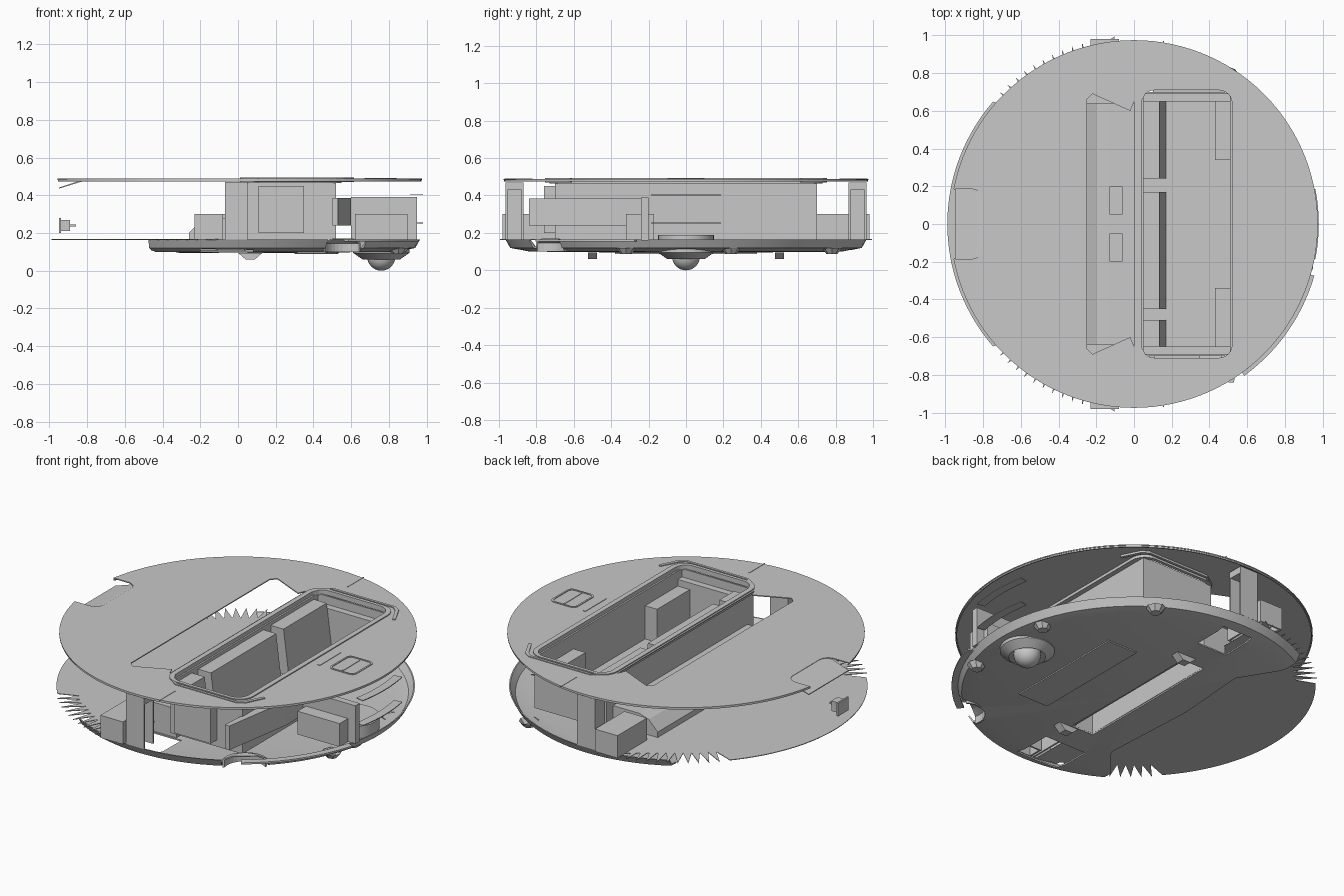
import bpy, bmesh, math
from mathutils import Vector

cube = bpy.data.objects.get("Cube")
if cube:
    bpy.data.objects.remove(cube, do_unlink=True)

grey = bpy.data.materials.new("plain_grey")
grey.use_nodes = True
grey.diffuse_color = (0.58, 0.58, 0.58, 1)
grey.node_tree.nodes["Principled BSDF"].inputs["Base Color"].default_value = (0.58, 0.58, 0.58, 1)


def finish(name, bm):
    bmesh.ops.recalc_face_normals(bm, faces=bm.faces)
    mesh = bpy.data.meshes.new(name)
    bm.to_mesh(mesh)
    bm.free()
    mesh.materials.append(grey)
    ob = bpy.data.objects.new(name, mesh)
    bpy.context.collection.objects.link(ob)
    return ob


def prism(name, pts, low, high, axis="z"):
    """Extrude an outline along z (xy points) or along y (xz points)."""
    bm = bmesh.new()
    place = (lambda p: (p[0], p[1], low)) if axis == "z" else (lambda p: (p[0], low, p[1]))
    face = bm.faces.new([bm.verts.new(place(p)) for p in pts])
    move = Vector((0, 0, high - low)) if axis == "z" else Vector((0, high - low, 0))
    new = bmesh.ops.extrude_face_region(bm, geom=[face])["geom"]
    bmesh.ops.translate(bm, vec=move, verts=[g for g in new if isinstance(g, bmesh.types.BMVert)])
    return finish(name, bm)


def box(name, x0, x1, y0, y1, z0, z1):
    return prism(name, [(x0, y0), (x1, y0), (x1, y1), (x0, y1)], z0, z1)


def arc(r, a0, a1, n, cx=0, cy=0):
    steps = [math.radians(a0 + (a1 - a0) * i / n) for i in range(n + 1)]
    return [(cx + r * math.cos(a), cy + r * math.sin(a)) for a in steps]


def rounded(x0, x1, y0, y1, r):
    pts = []
    for cx, cy, a in ((x1 - r, y1 - r, 0), (x0 + r, y1 - r, 90),
                      (x0 + r, y0 + r, 180), (x1 - r, y0 + r, 270)):
        pts += arc(r, a, a + 90, 6, cx, cy)
    return pts


def lathe(name, profile, x=0, y=0, steps=96):
    bm = bmesh.new()
    verts = [bm.verts.new((r, 0, z)) for r, z in profile]
    edges = [bm.edges.new(pair) for pair in zip(verts, verts[1:])]
    bmesh.ops.spin(bm, geom=verts + edges, cent=(0, 0, 0), axis=(0, 0, 1),
                   angle=math.tau, steps=steps, use_duplicate=False)
    bmesh.ops.remove_doubles(bm, verts=bm.verts, dist=0.0001)
    bmesh.ops.translate(bm, vec=(x, y, 0), verts=bm.verts)
    return finish(name, bm)


def cut(ob, *cutters):
    """Subtract each cutter, then delete it."""
    for c in cutters:
        mod = ob.modifiers.new("cut", "BOOLEAN")
        mod.operation, mod.solver, mod.object = "DIFFERENCE", "EXACT", c
        bpy.context.view_layer.update()
        graph = bpy.context.evaluated_depsgraph_get()
        mesh = bpy.data.meshes.new_from_object(ob.evaluated_get(graph))
        ob.modifiers.clear()
        ob.data = mesh
        bpy.data.objects.remove(c, do_unlink=True)
    return ob


def smooth(ob):
    bpy.ops.object.select_all(action="DESELECT")
    ob.select_set(True)
    bpy.context.view_layer.objects.active = ob
    bpy.ops.object.shade_smooth_by_angle(angle=math.radians(30))


# Round lid with bin opening, side opening and grip notch
lid = prism("top_lid", arc(0.975, 0, 357, 119), 0.482, 0.488)
cut(lid,
    prism("cutter", rounded(0.04, 0.52, -0.71, 0.71, 0.07), 0.4, 0.6),
    prism("cutter", [(-0.25, -0.66), (-0.22, -0.69), (-0.02, -0.6), (0.0, -0.65),
                     (0.0, 0.65), (-0.02, 0.6), (-0.22, 0.69), (-0.25, 0.66)], 0.4, 0.6),
    prism("cutter", rounded(-1.1, -0.8, -0.185, 0.185, 0.06), 0.4, 0.6))
ring = prism("lid_edge_ring", arc(0.972, 0, 357, 119), 0.474, 0.484)
cut(ring, prism("cutter", arc(0.965, 0, 357, 119), 0.4, 0.6),
    box("cutter", -1.1, -0.8, -0.18, 0.18, 0.4, 0.6))

# Grip scoop under the notch
prism("grip_scoop", [(-0.79, 0.482), (-0.83, 0.472), (-0.95, 0.435),
                     (-0.95, 0.44), (-0.83, 0.48), (-0.79, 0.488)], -0.19, 0.19, "y")

# Lid trim: bin frame, outer lip, button, slit and seams
frame = prism("bin_frame", rounded(0.01, 0.55, -0.73, 0.73, 0.09), 0.465, 0.494)
cut(frame, prism("cutter", rounded(0.04, 0.52, -0.71, 0.71, 0.07), 0.4, 0.6))
for s in (-1, 1):
    lip = [(0.03, 0.66), (0.06, 0.72), (0.11, 0.755), (0.52, 0.755), (0.56, 0.73), (0.615, 0.62),
           (0.6, 0.61), (0.545, 0.715), (0.515, 0.74), (0.11, 0.74), (0.07, 0.71), (0.045, 0.66)]
    prism("bin_outer_lip", [(x, s * y) for x, y in lip], 0.47, 0.493)
    box("lid_seam", 0.153, 0.158, min(s * 0.82, s * 0.97), max(s * 0.82, s * 0.97), 0.486, 0.49)
button = prism("button_ring", rounded(0.67, 0.84, -0.1, 0.1, 0.03), 0.486, 0.492)
cut(button, prism("cutter", rounded(0.68, 0.83, -0.09, 0.09, 0.025), 0.4, 0.6))
box("button_bar", 0.75, 0.757, -0.08, 0.08, 0.486, 0.491)
box("lid_slit", 0.6, 0.615, -0.1, 0.1, 0.486, 0.491)

# Dust bin well
well = box("bin_well", 0.04, 0.52, -0.7, 0.7, 0.16, 0.47)
cut(well, box("cutter", 0.05, 0.51, -0.69, 0.69, 0.18, 0.6))
for y0, y1 in ((-0.65, -0.51), (-0.45, 0.17), (0.24, 0.65)):
    prism("bin_ledge", [(0.05, 0.18), (0.17, 0.18), (0.135, 0.45), (0.05, 0.45)], y0, y1, "y")
for s in (-1, 1):
    y0, y1 = sorted((s * 0.34, s * 0.65))
    box("bin_corner_step", 0.43, 0.51, y0, y1, 0.18, 0.38)
    y0, y1 = sorted((s * 0.65, s * 0.69))
    box("bin_end_step", 0.05, 0.51, y0, y1, 0.18, 0.42)
box("bin_front_panel", 0.11, 0.35, -0.76, -0.7, 0.2, 0.45)

# Lower dish, open towards the side skirt
dish = lathe("lower_dish", [(0, 0.092), (0.84, 0.1), (0.94, 0.12), (0.965, 0.165),
                            (0.958, 0.165), (0.93, 0.127), (0.83, 0.108), (0, 0.1)])
cut(dish,
    prism("cutter", [(-1.2, -1.1), (-0.52, -1.1), (-0.46, -0.75), (-0.3, -0.55), (-0.33, 0.05),
                     (-0.3, 0.5), (-0.46, 0.75), (-0.52, 1.1), (-1.2, 1.1)], 0, 0.3),
    box("cutter", -0.1, 0.05, -0.47, 0.47, 0, 0.15),
    box("cutter", -0.2, 0.08, -0.9, -0.65, 0, 0.15),
    box("cutter", -0.1, 0.1, 0.66, 0.88, 0, 0.15),
    prism("cutter", arc(0.13, 0, 345, 23, 0.58, -0.76), 0, 0.3))
smooth(dish)
bowl = lathe("brush_socket", [(0.13, 0.1), (0.13, 0.15), (0.08, 0.17), (0, 0.17),
                              (0, 0.165), (0.075, 0.165), (0.12, 0.145), (0.12, 0.1), (0.13, 0.1)],
             0.58, -0.76, 32)
cut(bowl, prism("cutter", arc(0.92, -80, -25, 12) + arc(1.3, -25, -80, 12), 0, 0.3))
prism("bumper_edge", arc(0.995, -54, -16, 14) + arc(0.955, -16, -54, 14), 0.155, 0.165)

# Side skirt sheet with ragged ends
ragged = []
for i in range(13):
    inner, outer = arc(0.87, 100 + 3 * i, 101 + 3 * i, 1)[0], arc(1.0, 96 + 3.3 * i, 100 + 3 * i, 1)[0]
    ragged += [outer, inner]
edge = ragged + arc(0.99, 139, 180, 20)
edge += [(x, -y) for x, y in reversed(edge[:-1])]
prism("side_skirt", edge + [(-0.45, -0.75), (-0.3, -0.55), (-0.33, 0.05), (-0.3, 0.5), (-0.45, 0.75)],
      0.163, 0.167)
box("connector_plate", -0.95, -0.94, -0.19, -0.09, 0.2, 0.28)
box("connector_body", -0.94, -0.89, -0.17, -0.11, 0.21, 0.27)
box("connector_pin", -0.89, -0.86, -0.145, -0.135, 0.235, 0.245)

# Main brush housing, hollow above the slot
housing = prism("brush_housing", [(-0.26, 0.165), (-0.26, 0.2), (-0.2, 0.26), (-0.14, 0.28),
                                  (0.038, 0.28), (0.038, 0.105), (-0.11, 0.105), (-0.11, 0.165)],
                -0.64, 0.64, "y")
cut(housing, box("cutter", -0.1, 0.03, -0.47, 0.47, 0.05, 0.25))

# Wheel blocks, tall posts and underside bumps on both ends
for s in (-1, 1):
    y0, y1 = sorted((s * 0.7, s * 0.98))
    block = box("wheel_block", -0.23, -0.08, y0, y1, 0.165, 0.3)
    cut(block, box("cutter", -0.22, -0.09, y0 + 0.01, y1 - 0.01, 0.1, 0.29))
    y0, y1 = sorted((s * 0.87, s * 0.965))
    post = box("tall_post", -0.07, 0.05, y0, y1, 0.165, 0.47)
    cut(post, box("cutter", -0.06, 0.1, y0 + 0.01, y1 - 0.01, 0.1, 0.43))
    box("roller_cap", -0.13, -0.06, min(s * 0.05, s * 0.2), max(s * 0.05, s * 0.2), 0.27, 0.3)
    prism("underside_bump", [(0, 0.095), (0.04, 0.06), (0.09, 0.06), (0.13, 0.095)],
          s * 0.5 - 0.025, s * 0.5 + 0.025, "y")
for x, y in ((0.85, -0.32), (0.85, 0.24), (0.5, 0.78)):
    lathe("floor_sensor", [(0, 0.088), (0.03, 0.088), (0.055, 0.12)], x, y, 8)
box("underside_hatch", 0.3, 0.5, -0.38, 0.38, 0.088, 0.095)

# Motor and electronics blocks
prism("fan_housing", [(0.5, -0.84), (0.53, -0.84), (0.6, -0.4), (0.6, -0.2), (0.52, -0.2), (0.52, -0.55)],
      0.24, 0.385)
box("circuit_wall", 0.6, 0.95, -0.24, -0.2, 0.16, 0.39)
box("circuit_box", 0.62, 0.9, -0.32, -0.17, 0.16, 0.3)

# Thin sensor slats behind the bumper
for z in (0.25, 0.4):
    prism("sensor_slat", arc(0.98, -11, 11, 8) + arc(0.93, 11, -11, 8), z, z + 0.005)

# Caster wheel in its cup
smooth(lathe("caster_cup", [(0.1, 0.06), (0.15, 0.095), (0.15, 0.19), (0, 0.19)], 0.76, 0, 32))
bm = bmesh.new()
bmesh.ops.create_uvsphere(bm, u_segments=28, v_segments=16, radius=0.075)
bmesh.ops.translate(bm, vec=(0.76, 0, 0.075), verts=bm.verts)
smooth(finish("caster_ball", bm))
